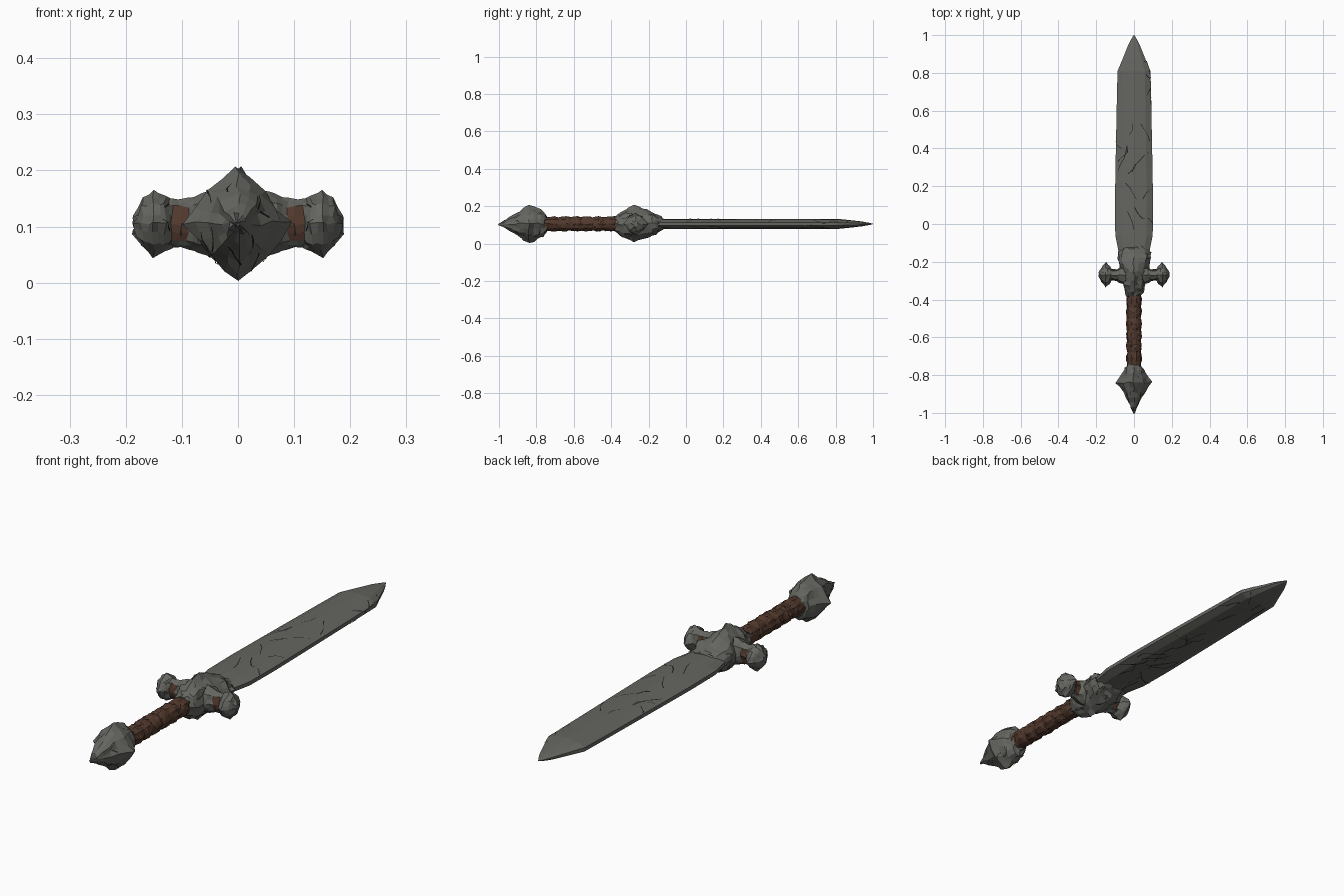
import bpy, bmesh, math, random
from mathutils import Vector
from mathutils.bvhtree import BVHTree

if "Cube" in bpy.data.objects:
    bpy.data.objects.remove(bpy.data.objects["Cube"])

random.seed(7)
MID = 0.105  # height of the sword's long axis


def material(name, rgb):
    m = bpy.data.materials.new(name)
    m.diffuse_color = (*rgb, 1)
    m.use_nodes = True
    m.node_tree.nodes["Principled BSDF"].inputs["Base Color"].default_value = m.diffuse_color
    return m


STONE = material("grey stone", (0.13, 0.13, 0.118))
LEATHER = material("brown leather", (0.085, 0.041, 0.026))
DARK = material("dark crack", (0.014, 0.014, 0.013))


def star(hx, hz, s, n=8):
    """Cross-section whose in-between corners are pulled in by s."""
    pts = []
    for i in range(n):
        a = 2 * math.pi * i / n
        k = s if i % 2 else 1
        pts.append((hx * k * math.cos(a), hz * k * math.sin(a)))
    return pts


def flat_blade(w, t):
    """Blade cross-section: blunt edges, bevels and a soft central ridge."""
    half = [(w, -0.3 * t), (w, 0.3 * t), (0.66 * w, 0.85 * t), (0, t), (-0.66 * w, 0.85 * t)]
    return half + [(-x, -z) for x, z in half[:1]] + [(-w, -0.3 * t), (-0.66 * w, -0.85 * t),
                                                     (0, -t), (0.66 * w, -0.85 * t)]


def loft(name, rings, mats, rough=0.0, place=None):
    """Bridge (y, section) rings along y, then chip the surface."""
    bm = bmesh.new()
    loops = [[bm.verts.new((x, y, z)) for x, z in sec] for y, sec in rings]
    for a, b in zip(loops, loops[1:]):
        for i in range(len(a)):
            j = (i + 1) % len(a)
            bm.faces.new((a[i], a[j], b[j], b[i]))
    bm.faces.new(loops[0])
    bm.faces.new(loops[-1][::-1])
    if rough:
        old = set(bm.verts)
        bmesh.ops.subdivide_edges(bm, edges=bm.edges[:], cuts=1, use_grid_fill=True)
        for v in bm.verts:
            if v not in old:
                v.co += Vector([random.uniform(-rough, rough) for _ in range(3)])
    for v in bm.verts:
        if place:
            v.co = place(v.co)
        v.co.z += MID
    bmesh.ops.recalc_face_normals(bm, faces=bm.faces[:])
    return finish(name, bm, mats)


def finish(name, bm, mats):
    me = bpy.data.meshes.new(name)
    bm.to_mesh(me)
    bm.free()
    ob = bpy.data.objects.new(name, me)
    bpy.context.collection.objects.link(ob)
    for m in mats:
        me.materials.append(m)
    return ob


def cracks(name, ob, count, lo, hi, step, width, along):
    """Thin dark strips that wander over a part's surface."""
    me = ob.data
    tree = BVHTree.FromPolygons([v.co for v in me.vertices], [p.vertices for p in me.polygons])
    bm = bmesh.new()
    for _ in range(count):
        p = Vector([random.uniform(a, b) for a, b in zip(lo, hi)])
        d = Vector((random.uniform(-1, 1), along * random.choice((-1, 1)), random.uniform(-1, 1)))
        prev = None
        for i in range(random.randint(3, 5)):
            loc, n, _, _ = tree.find_nearest(p)
            d = (d - n * d.dot(n)).normalized()
            side = n.cross(d)
            w = width * random.uniform(0.4, 1)
            pair = [bm.verts.new(loc + n * 0.0015 + side * w * s) for s in (-1, 1)]
            if prev:
                bm.faces.new((prev[0], pair[0], pair[1], prev[1]))
            prev = pair
            turn = 1.3 if random.random() < 0.2 else 0.4
            d = d + side * random.uniform(-turn, turn)
            p = loc + d.normalized() * step
    return finish(name, bm, [DARK])


# Blade with straight sides and a pointed end
blade = loft("blade", [(y, flat_blade(w, t)) for y, w, t in [
    (-0.20, 0.075, 0.024), (-0.13, 0.085, 0.026), (-0.06, 0.099, 0.027), (0.10, 0.101, 0.027),
    (0.30, 0.098, 0.026), (0.55, 0.093, 0.026), (0.70, 0.090, 0.026), (0.81, 0.087, 0.027),
    (0.87, 0.062, 0.021), (0.94, 0.034, 0.013), (0.98, 0.014, 0.006), (1.0, 0.001, 0.001)]],
    [STONE])

# Faceted pommel with four ridges
pommel = loft("pommel", [(y, star(hx, hz, s)) for y, hx, hz, s in [
    (-1.0, 0.002, 0.002, 1), (-0.945, 0.030, 0.036, 0.95), (-0.89, 0.058, 0.070, 0.95),
    (-0.84, 0.095, 0.105, 0.76), (-0.79, 0.062, 0.084, 0.95), (-0.76, 0.046, 0.068, 1),
    (-0.745, 0.036, 0.045, 1)]], [STONE], 0.005)

# Wrapped grip: ridged tube
grip = loft("grip", [(-0.76 + 0.02 * i, star(r, r, 1, 10)) for i, r in
                     enumerate([0.041, 0.037, 0.040] * 7)], [LEATHER], 0.0025)

# Guard body holding the blade
guard = loft("guard_body", [(y, star(hx, hz, s)) for y, hx, hz, s in [
    (-0.385, 0.036, 0.038, 1), (-0.36, 0.050, 0.058, 1), (-0.325, 0.060, 0.077, 1),
    (-0.28, 0.070, 0.098, 0.80), (-0.23, 0.078, 0.082, 0.95), (-0.18, 0.092, 0.064, 1),
    (-0.145, 0.088, 0.046, 1), (-0.12, 0.060, 0.030, 1)]], [STONE], 0.006)

# Guard arms with diamond ends, leather showing at the necks
arm = loft("guard_arm", [(x, star(hy, hz, s)) for x, hy, hz, s in [
    (0.04, 0.055, 0.060, 1), (0.07, 0.045, 0.052, 1), (0.09, 0.030, 0.044, 1),
    (0.118, 0.028, 0.043, 1), (0.13, 0.046, 0.050, 1), (0.15, 0.068, 0.061, 0.8),
    (0.17, 0.040, 0.044, 1), (0.186, 0.010, 0.016, 1)]], [STONE, LEATHER], 0.003,
    lambda c: Vector((c.y, c.x - 0.27, c.z)))
for f in arm.data.polygons:
    if 0.092 < f.center.x < 0.112 and abs(f.center.z - MID) < 0.025:
        f.material_index = 1
arm.modifiers.new("mirror", "MIRROR").use_axis[0] = True

# Cracks in the stone and seams in the wrap
cracks("blade_cracks", blade, 34, (-0.09, -0.08, 0.05), (0.09, 0.88, 0.16), 0.035, 0.0028, 2.5)
cracks("pommel_cracks", pommel, 16, (-0.1, -0.93, 0.0), (0.1, -0.77, 0.21), 0.014, 0.0022, 0.8)
cracks("guard_cracks", guard, 26, (-0.1, -0.36, 0.0), (0.1, -0.14, 0.21), 0.014, 0.0025, 0.8)
cracks("grip_seams", grip, 26, (-0.05, -0.73, 0.05), (0.05, -0.39, 0.16), 0.012, 0.002, 0.5)
arm_cracks = cracks("arm_cracks", arm, 8, (0.1, -0.33, 0.05), (0.18, -0.21, 0.16), 0.012, 0.002, 0.6)
arm_cracks.modifiers.new("mirror", "MIRROR").use_axis[0] = True
